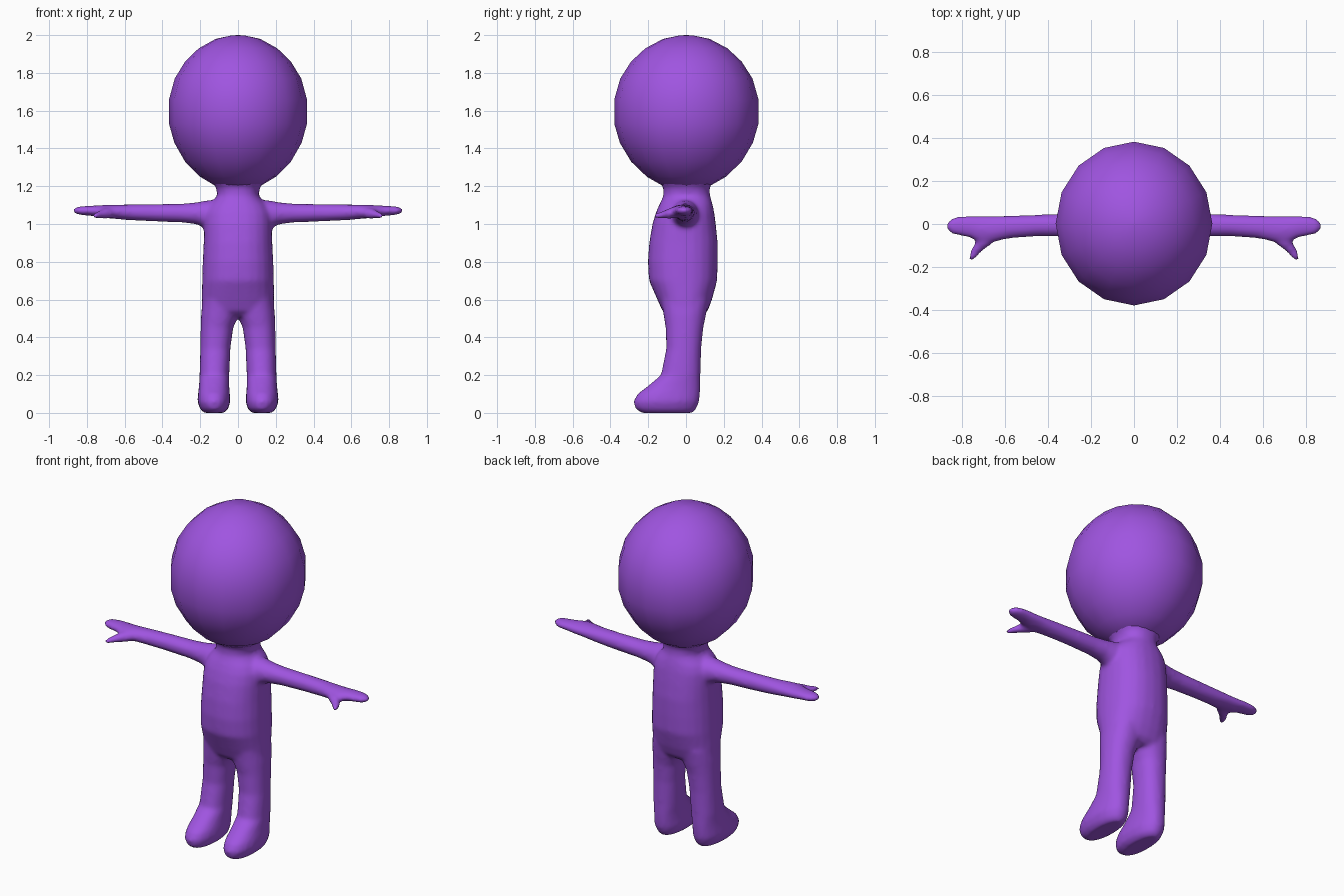
import bpy
import bmesh
import math
from mathutils import Vector

purple = bpy.data.materials.new("purple")
purple.diffuse_color = (0.35, 0.09, 0.75, 1)


def loft(bm, sections, n=16, power=2.0):
    """Closed tube through sections of (centre, half axis u, half axis v)."""
    rings = []
    for c, u, v in sections:
        ring = []
        for i in range(n):
            a = 2 * math.pi * i / n
            ca, sa = math.cos(a), math.sin(a)
            p = math.copysign(abs(ca) ** (2 / power), ca)
            q = math.copysign(abs(sa) ** (2 / power), sa)
            ring.append(bm.verts.new(Vector(c) + Vector(u) * p + Vector(v) * q))
        rings.append(ring)
    for r, s in zip(rings, rings[1:]):
        for i in range(n):
            j = (i + 1) % n
            bm.faces.new((r[i], r[j], s[j], s[i]))
    bm.faces.new(rings[0][::-1])
    bm.faces.new(rings[-1])


def level(z, x0, x1, y0, y1):
    """Horizontal section from its extents."""
    return (((x0 + x1) / 2, (y0 + y1) / 2, z), ((x1 - x0) / 2, 0, 0), (0, (y1 - y0) / 2, 0))


def upright(x, y0, y1, z0, z1):
    """Section across the arm from its extents."""
    return ((x, (y0 + y1) / 2, (z0 + z1) / 2), (0, (y1 - y0) / 2, 0), (0, 0, (z1 - z0) / 2))


def finish(name, bm):
    bmesh.ops.recalc_face_normals(bm, faces=bm.faces[:])
    me = bpy.data.meshes.new(name)
    bm.to_mesh(me)
    bm.free()
    me.materials.append(purple)
    for p in me.polygons:
        p.use_smooth = True
    ob = bpy.data.objects.new(name, me)
    bpy.context.collection.objects.link(ob)
    return ob


# Head: sixteen-sided ball, slightly narrower across than deep
bm = bmesh.new()
head = [(1.19, 0.06), (1.205, 0.125), (1.25, 0.2), (1.33, 0.28), (1.43, 0.337), (1.53, 0.365),
        (1.66, 0.365), (1.77, 0.335), (1.86, 0.28), (1.93, 0.208), (1.98, 0.118), (1.997, 0.04), (2.0, 0.005)]
loft(bm, [((0, 0.002, z), (r, 0, 0), (0, r * 1.045, 0)) for z, r in head])
finish("head", bm)

# Torso and neck
bm = bmesh.new()
torso = [(0.51, 0.15, -0.09, 0.085), (0.54, 0.192, -0.125, 0.115), (0.6, 0.192, -0.152, 0.138),
         (0.7, 0.19, -0.196, 0.165), (0.8, 0.187, -0.202, 0.168), (0.9, 0.182, -0.195, 0.168),
         (1.0, 0.18, -0.178, 0.158), (1.06, 0.175, -0.16, 0.15), (1.1, 0.155, -0.143, 0.142),
         (1.125, 0.13, -0.13, 0.135), (1.15, 0.11, -0.12, 0.127), (1.19, 0.115, -0.12, 0.125),
         (1.24, 0.15, -0.15, 0.15)]
loft(bm, [level(z, -x, x, y0, y1) for z, x, y0, y1 in torso], 24, 2.3)

leg = [(0.0, 0.075, 0.18, -0.235, 0.035), (0.02, 0.052, 0.2, -0.268, 0.055),
       (0.06, 0.04, 0.216, -0.28, 0.071), (0.1, 0.043, 0.212, -0.258, 0.075),
       (0.14, 0.046, 0.207, -0.205, 0.077), (0.2, 0.046, 0.204, -0.133, 0.077),
       (0.34, 0.04, 0.2, -0.105, 0.081), (0.45, 0.025, 0.198, -0.108, 0.092),
       (0.52, -0.005, 0.196, -0.12, 0.107), (0.6, 0.0, 0.188, -0.13, 0.12)]
arm = [(0.1, -0.09, 0.08, 0.95, 1.13), (0.17, -0.078, 0.068, 0.975, 1.125),
       (0.22, -0.068, 0.058, 0.998, 1.115), (0.3, -0.06, 0.05, 1.008, 1.108),
       (0.45, -0.058, 0.044, 1.013, 1.106), (0.58, -0.068, 0.04, 1.02, 1.104),
       (0.67, -0.088, 0.038, 1.028, 1.102), (0.72, -0.085, 0.038, 1.033, 1.1),
       (0.77, -0.062, 0.038, 1.042, 1.098), (0.82, -0.055, 0.036, 1.046, 1.095),
       (0.85, -0.047, 0.028, 1.05, 1.092), (0.872, -0.027, 0.008, 1.06, 1.082)]
# Thumb sections: x, y, z, radius
thumb = [(0.66, -0.04, 1.062, 0.034), (0.7, -0.085, 1.056, 0.033), (0.73, -0.115, 1.05, 0.025),
         (0.752, -0.148, 1.045, 0.019), (0.762, -0.172, 1.042, 0.011)]

for s in (-1, 1):
    # Leg with foot
    loft(bm, [level(z, s * a, s * b, y0, y1) for z, a, b, y0, y1 in leg], 20, 2.2)
    # Arm with flat hand
    loft(bm, [upright(s * x, y0, y1, z0, z1) for x, y0, y1, z0, z1 in arm])
    # Thumb
    loft(bm, [((s * x, y, z), (s * r * 0.85, r * 0.5, 0), (0, 0, r * 0.9)) for x, y, z, r in thumb], 12)

# Fuse torso, legs and arms into one soft skin
body = finish("body", bm)
fuse = body.modifiers.new("fuse", "REMESH")
fuse.mode = "VOXEL"
fuse.voxel_size = 0.011
fuse.use_smooth_shade = True
soften = body.modifiers.new("soften", "SMOOTH")
soften.factor = 0.5
soften.iterations = 10
